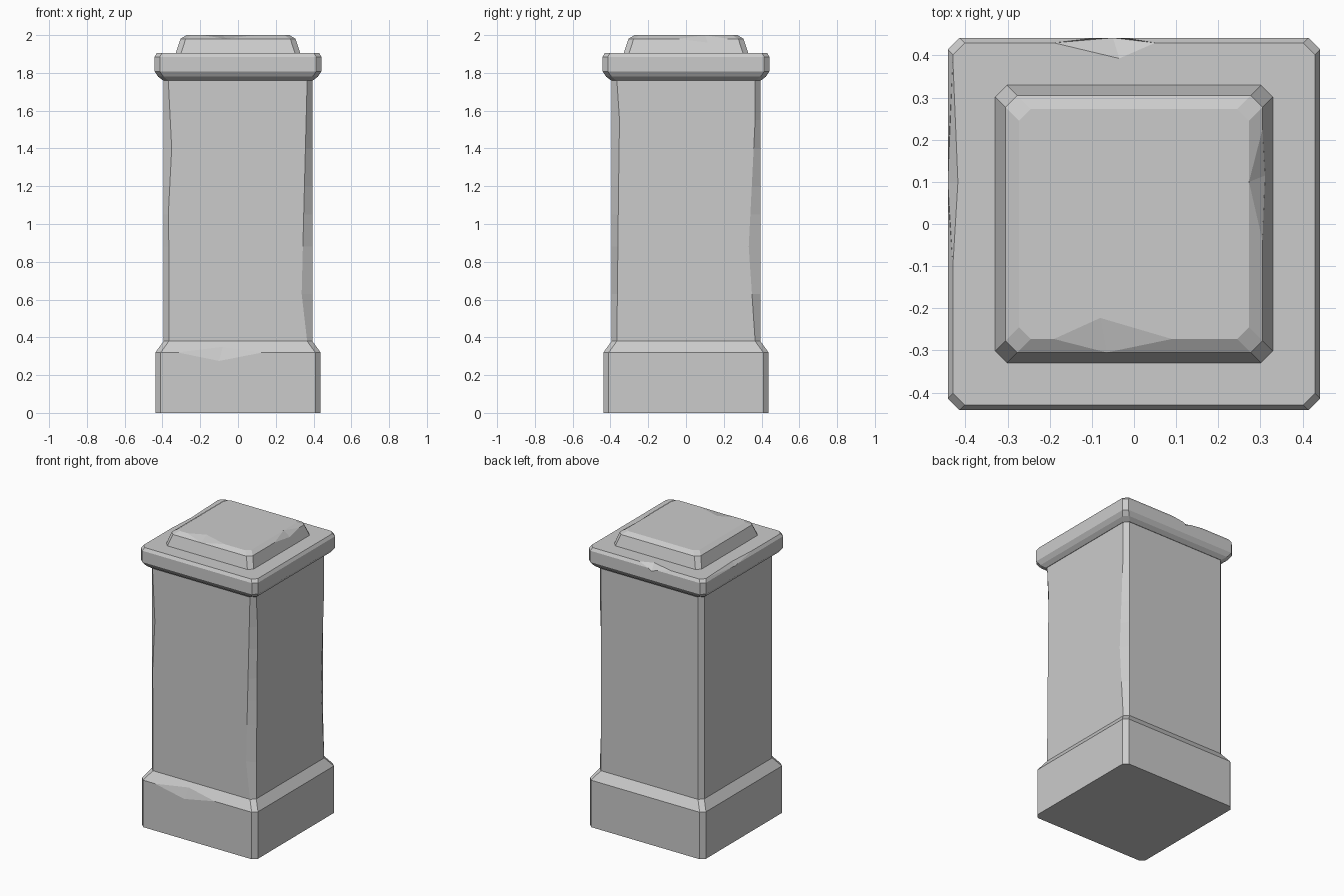
import bpy
import bmesh
from mathutils import Vector

cube = bpy.data.objects.get("Cube")
if cube:
    bpy.data.objects.remove(cube, do_unlink=True)

stone = bpy.data.materials.new("grey stone")
stone.use_nodes = True
GREY = (0.6, 0.6, 0.6, 1)
stone.diffuse_color = GREY
stone.node_tree.nodes["Principled BSDF"].inputs["Base Color"].default_value = GREY

CORNERS = [(1, -1), (1, 1), (-1, 1), (-1, -1)]
TRIM = 0.028


def add_object(name, bm):
    bmesh.ops.recalc_face_normals(bm, faces=bm.faces)
    mesh = bpy.data.meshes.new(name)
    bm.to_mesh(mesh)
    bm.free()
    mesh.materials.append(stone)
    obj = bpy.data.objects.new(name, mesh)
    bpy.context.collection.objects.link(obj)
    return obj


def loft(name, levels, trim=lambda corner, axis, z: TRIM):
    """Stack square rings with clipped corners; levels are (z, half width)."""
    bm = bmesh.new()
    rings = []
    for z, h in levels:
        ring = []
        for c in CORNERS:
            sx, sy = c
            on_front = (sx * (h - trim(c, 0, z)), sy * h, z)
            on_side = (sx * h, sy * (h - trim(c, 1, z)), z)
            pair = [on_front, on_side] if sx * sy < 0 else [on_side, on_front]
            ring += [bm.verts.new(p) for p in pair]
        rings.append(ring)
    for low, high in zip(rings, rings[1:]):
        for i in range(8):
            j = (i + 1) % 8
            bm.faces.new((low[i], low[j], high[j], high[i]))
    bm.faces.new(rings[0][::-1])
    bm.faces.new(rings[-1])
    return add_object(name, bm)


def chip(obj, start, end, upper, lower, out):
    """Knock a two-facet notch out of the edge running from start to end."""
    outer = (Vector(start) + Vector(end)) / 2 + Vector(out) * 0.08
    bm = bmesh.new()
    for p in (start, end, upper, lower, outer):
        bm.verts.new(p)
    bmesh.ops.convex_hull(bm, input=bm.verts)
    cutter = add_object("chip_cutter", bm)
    cutter.hide_render = True
    mod = obj.modifiers.new("chip", 'BOOLEAN')
    mod.operation = 'DIFFERENCE'
    mod.solver = 'EXACT'
    mod.object = cutter
    graph = bpy.context.evaluated_depsgraph_get()
    mesh = bpy.data.meshes.new_from_object(obj.evaluated_get(graph))
    obj.modifiers.clear()
    obj.data = mesh
    bpy.data.objects.remove(cutter, do_unlink=True)


# Worn shaft corners: (corner, axis) -> (height, clipped width) along the edge
WEAR = {
    ((1, -1), 0): [(0.38, 0.028), (0.63, 0.057), (1.76, 0.028)],
    ((1, -1), 1): [(0.38, 0.028), (1.2, 0.037), (1.55, 0.042), (1.76, 0.028)],
    ((1, 1), 1): [(0.38, 0.028), (0.88, 0.062), (1.55, 0.028)],
    ((-1, -1), 0): [(1.05, 0.025), (1.4, 0.043), (1.76, 0.025)],
}


def worn_trim(corner, axis, z):
    points = WEAR.get((corner, axis), [])
    for (z0, w0), (z1, w1) in zip(points, points[1:]):
        if z0 <= z <= z1:
            return w0 + (w1 - w0) * (z - z0) / (z1 - z0)
    return TRIM


# Base with sloped shoulder
base = loft("base", [(0, 0.437), (0.32, 0.437), (0.38, 0.394)])
chip(base, (-0.32, -0.437, 0.32), (0.13, -0.437, 0.32),
     (-0.08, -0.4155, 0.35), (-0.1, -0.437, 0.275), (0, -1, 0.4))

# Shaft
loft("shaft", [(z, 0.394) for z in (0.37, 0.38, 0.63, 0.88, 1.05, 1.2, 1.4, 1.55, 1.76, 1.77)],
     worn_trim)

# Cap slab with rounded underside
cap = loft("cap_slab", [(1.76, 0.397), (1.78, 0.423), (1.808, 0.442), (1.885, 0.442), (1.905, 0.43)])
chip(cap, (-0.19, 0.43, 1.905), (0.05, 0.43, 1.905),
     (-0.035, 0.393, 1.905), (-0.05, 0.442, 1.87), (0, 1, 1))
chip(cap, (-0.43, 0.39, 1.905), (-0.43, -0.1, 1.905),
     (-0.418, 0.1, 1.905), (-0.442, 0.1, 1.88), (-1, 0, 1))

# Raised top block
top = loft("top_block", [(1.9, 0.331), (1.98, 0.305), (2.0, 0.273)])
chip(top, (-0.19, -0.273, 2.0), (0.09, -0.273, 2.0),
     (-0.08, -0.223, 2.0), (-0.065, -0.305, 1.98), (0, -0.6, 1))
chip(top, (0.305, 0.225, 1.98), (0.305, -0.04, 1.98),
     (0.273, 0.1, 2.0), (0.311, 0.115, 1.96), (1, 0, 0.9))
